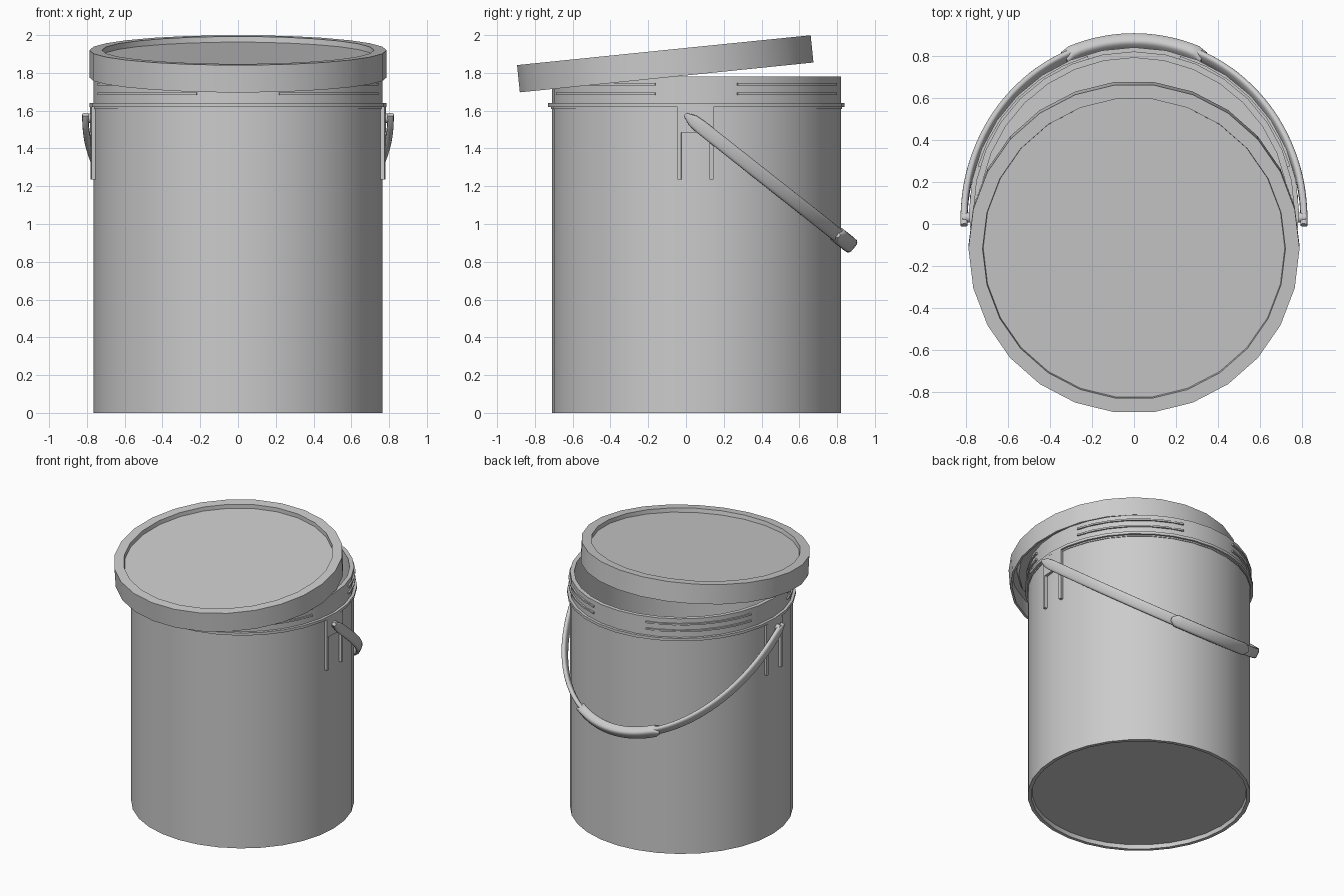
import bpy, bmesh, math
from mathutils import Vector

if "Cube" in bpy.data.objects:
    bpy.data.objects.remove(bpy.data.objects["Cube"])

CY = 0.055          # bucket axis in y
TAU = math.tau


def finish(name, bm, angle=35):
    bmesh.ops.remove_doubles(bm, verts=bm.verts, dist=1e-5)
    bmesh.ops.recalc_face_normals(bm, faces=bm.faces)
    me = bpy.data.meshes.new(name)
    bm.to_mesh(me)
    bm.free()
    ob = bpy.data.objects.new(name, me)
    bpy.context.collection.objects.link(ob)
    bpy.ops.object.select_all(action='DESELECT')
    bpy.context.view_layer.objects.active = ob
    ob.select_set(True)
    bpy.ops.object.shade_smooth_by_angle(angle=math.radians(angle))
    return ob


def skin(bm, rings, loop, close_profile=True):
    """Bridge rings of points; loop joins last to first, otherwise ends are capped."""
    rows = [[bm.verts.new(p) for p in r] for r in rings]
    m, n = len(rows), len(rows[0])
    for i in range(m if loop else m - 1):
        a, b = rows[i], rows[(i + 1) % m]
        for j in range(n if close_profile else n - 1):
            k = (j + 1) % n
            bm.faces.new((a[j], a[k], b[k], b[j]))
    if not loop:
        bm.faces.new(rows[0])
        bm.faces.new(rows[-1])


def lathe(name, parts, segs, cy=0.0):
    """Each part: (profile of (r, z), start angle, end angle); full turns have no caps."""
    bm = bmesh.new()
    for prof, a0, a1 in parts:
        full = abs(a1 - a0 - TAU) < 1e-6
        n = segs if full else max(1, round((a1 - a0) / TAU * segs))
        rings = [[(r * math.cos(a), cy + r * math.sin(a), z) for r, z in prof]
                 for a in (a0 + (a1 - a0) * i / n for i in range(n if full else n + 1))]
        skin(bm, rings, full, close_profile=prof[0][0] > 0)
    return finish(name, bm)


def rect(r0, r1, z0, z1):
    return [(r0, z0), (r1, z0), (r1, z1), (r0, z1)]


# bucket shell with recessed base and open top
lathe("bucket_body", [([(0, 0.03), (0.735, 0.03), (0.74, 0), (0.765, 0), (0.765, 1.78),
                        (0.735, 1.78), (0.735, 0.05), (0, 0.05)], 0, TAU)], 32, CY)

# continuous collar ring
lathe("collar_ring", [([(0.755, 1.61), (0.77, 1.61), (0.77, 1.62), (0.785, 1.62),
                        (0.785, 1.64), (0.755, 1.64)], 0, TAU)], 32, CY)

# interrupted thread ribs near the rim, open at the four sides
gap = math.asin(0.22 / 0.775)
ribs = [(rect(0.755, 0.775, z - 0.006, z + 0.006), q * TAU / 4 + gap, (q + 1) * TAU / 4 - gap)
        for z in (1.69, 1.74) for q in range(4)]
lathe("thread_ribs", ribs, 36, CY)

# handle brackets: curved plate with two legs on each side
for side, name in ((0, "bracket_right"), (1, "bracket_left")):
    def span(y0, y1):
        a, b = math.asin((y0 - CY) / 0.78), math.asin((y1 - CY) / 0.78)
        return (math.pi - b, math.pi - a) if side else (a, b)
    lathe(name, [(rect(0.75, 0.783, 1.485, 1.62), *span(-0.045, 0.145)),
                 (rect(0.75, 0.783, 1.235, 1.485), *span(-0.045, -0.025)),
                 (rect(0.75, 0.783, 1.235, 1.485), *span(0.125, 0.145))], 48, CY)

# lid, tilted and slid to the front
lid = lathe("lid", [([(0, 0.115), (0.717, 0.115), (0.72, 0.145), (0.787, 0.145), (0.787, 0),
                      (0.772, 0), (0.772, 0.13), (0.732, 0.13), (0.72, 0.10), (0, 0.10)],
                     0, TAU)], 26)
lid.rotation_euler.x = math.radians(5.8)
lid.location = (0, -0.1025, 1.776)

# handle: half ellipse in a tilted plane
PIVOT = Vector((0, 0.02, 1.56))
DOWN = Vector((0, 0.785, -0.62)).normalized()
ACROSS = Vector((0, 0.62, 0.785)).normalized()
RX, RS = 0.808, 1.075


def bow(name, t0, t1, n, half_w, half_t, power, taper):
    bm = bmesh.new()
    rings = []
    for i in range(n + 1):
        t = t0 + (t1 - t0) * i / n
        p = PIVOT + Vector((RX * math.cos(t), 0, 0)) + DOWN * (RS * math.sin(t))
        out = (Vector((math.cos(t) / RX, 0, 0)) + DOWN * (math.sin(t) / RS)).normalized()
        e = min(i, n - i) / n
        k = 1 if e >= taper else 0.3 + 0.7 * math.sqrt(1 - (1 - e / taper) ** 2)
        ring = []
        for j in range(16):
            c, s = math.cos(TAU * j / 16), math.sin(TAU * j / 16)
            u = math.copysign(abs(c) ** power, c) * half_w * k
            v = math.copysign(abs(s) ** power, s) * half_t
            ring.append(p + ACROSS * u + out * v)
        rings.append(ring)
    skin(bm, rings, False)
    return finish(name, bm, 50)


bow("handle", -0.03, math.pi + 0.03, 64, 0.037, 0.017, 0.7, 0.035)
g = math.acos(0.33 / RX)
bow("handle_grip", g, math.pi - g, 20, 0.043, 0.034, 0.6, 0.02)

# pivot pins
for sx, name in ((1, "pivot_pin_right"), (-1, "pivot_pin_left")):
    bpy.ops.mesh.primitive_cylinder_add(vertices=16, radius=0.024, depth=0.06,
                                        location=(sx * 0.785, 0.03, 1.56),
                                        rotation=(0, math.pi / 2, 0))
    bpy.context.object.name = name
    bpy.ops.object.shade_smooth_by_angle(angle=math.radians(35))
